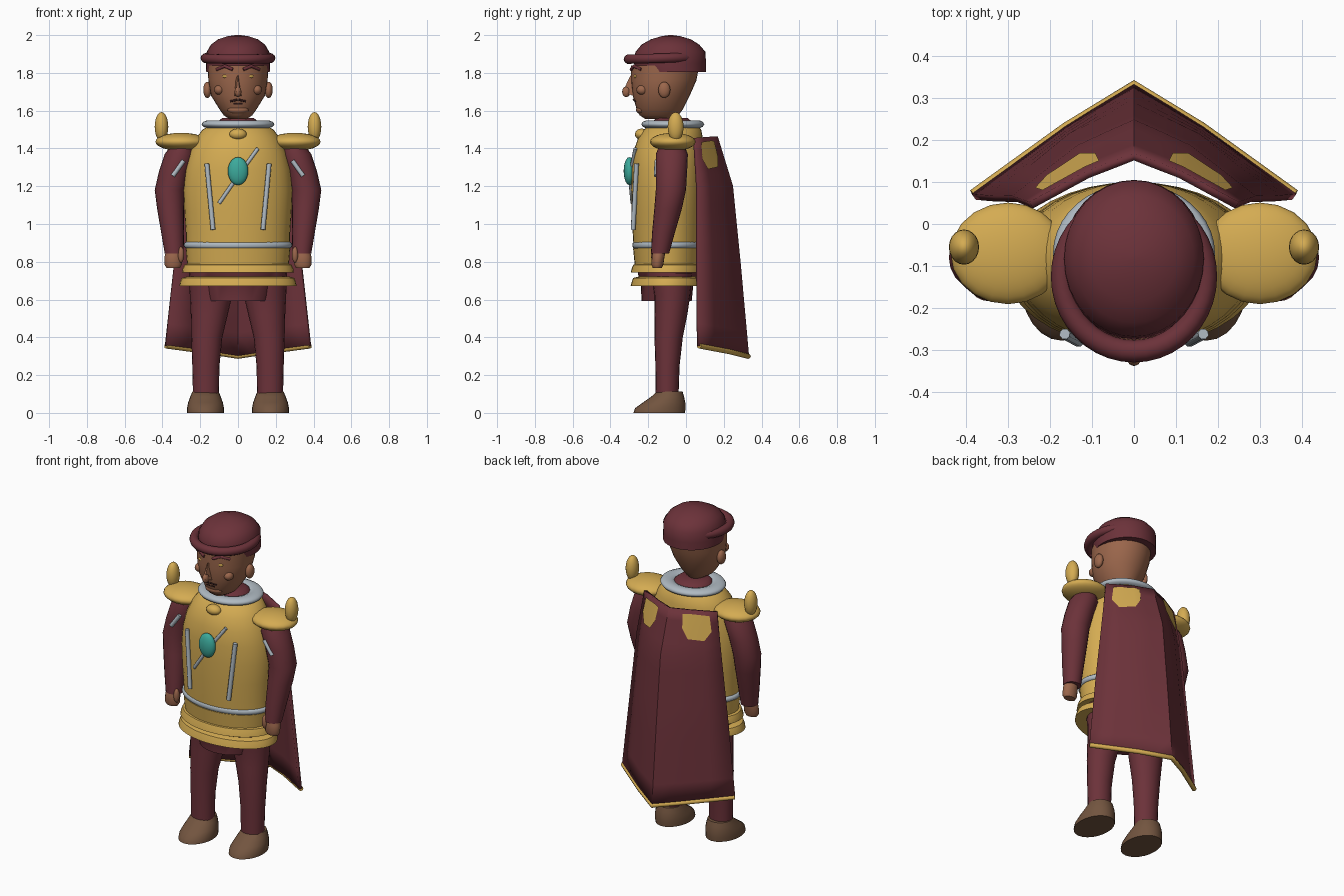
import bpy, math
from mathutils import Vector

def material(name, rgb):
    m = bpy.data.materials.new(name)
    m.diffuse_color = (*rgb, 1)
    return m

MAROON = material("maroon cloth", (0.150, 0.032, 0.042))
GOLD = material("gold", (0.66, 0.41, 0.085))
SILVER = material("silver", (0.43, 0.49, 0.54))
SKIN = material("skin", (0.33, 0.135, 0.072))
TEAL = material("teal gem", (0.045, 0.40, 0.33))
LEATHER = material("brown leather", (0.17, 0.09, 0.05))
DARK = material("dark hair", (0.03, 0.010, 0.010))

def build(name, verts, faces, mat, angle=50):
    me = bpy.data.meshes.new(name)
    me.from_pydata(verts, [], faces)
    me.materials.append(mat)
    ob = bpy.data.objects.new(name, me)
    bpy.context.collection.objects.link(ob)
    finish(ob, angle)
    return ob

def finish(ob, angle=50):
    ob.data.shade_smooth()
    ob.data.set_sharp_from_angle(angle=math.radians(angle))

def loft(name, rows, mat, n=28, angle=50):
    """Stacked ellipses, rows of (z, centre x, centre y, radius x, radius y)."""
    verts, faces = [], []
    for z, cx, cy, rx, ry in rows:
        for i in range(n):
            a = math.tau * i / n
            verts.append((cx + rx * math.cos(a), cy + ry * math.sin(a), z))
    for r in range(len(rows) - 1):
        for i in range(n):
            j = (i + 1) % n
            faces.append((r * n + i, r * n + j, (r + 1) * n + j, (r + 1) * n + i))
    faces.append(tuple(reversed(range(n))))
    faces.append(tuple(range((len(rows) - 1) * n, len(rows) * n)))
    return build(name, verts, faces, mat, angle)

def span(rows, cx=0):
    """Turns (z, radius x, front y, back y) into loft rows."""
    return [(z, cx, (f + b) / 2, rx, (b - f) / 2) for z, rx, f, b in rows]

def ball(name, loc, radii, mat, rot=(0, 0, 0)):
    bpy.ops.mesh.primitive_uv_sphere_add(segments=20, ring_count=12, location=loc, rotation=rot)
    ob = bpy.context.object
    ob.name, ob.scale = name, radii
    ob.data.materials.append(mat)
    finish(ob)
    return ob

def ring(name, loc, rx, ry, minor, height, mat, tilt=0):
    bpy.ops.mesh.primitive_torus_add(major_segments=40, minor_segments=10, major_radius=1,
                                     minor_radius=minor / rx, location=loc, rotation=(tilt, 0, 0))
    ob = bpy.context.object
    ob.name, ob.scale = name, (rx, ry, height * rx / minor)
    ob.data.materials.append(mat)
    finish(ob)

def rod(name, points, radius, mat):
    cu = bpy.data.curves.new(name, 'CURVE')
    cu.dimensions, cu.bevel_depth, cu.bevel_resolution = '3D', radius, 2
    cu.use_fill_caps = True
    sp = cu.splines.new('POLY')
    sp.points.add(len(points) - 1)
    for p, co in zip(sp.points, points):
        p.co = (*co, 1)
    cu.materials.append(mat)
    bpy.context.collection.objects.link(bpy.data.objects.new(name, cu))

# head
loft("head", span([(1.555, 0.045, -0.215, -0.06), (1.575, 0.075, -0.245, -0.04), (1.61, 0.10, -0.262, -0.015),
                   (1.68, 0.143, -0.282, 0.02), (1.76, 0.157, -0.29, 0.055), (1.84, 0.16, -0.29, 0.07)]), SKIN, 32, 70)
ball("nose_tip", (0, -0.316, 1.70), (0.018, 0.022, 0.028), SKIN)
build("nose_bridge", [(-0.012, -0.275, 1.785), (0.012, -0.275, 1.785), (-0.02, -0.27, 1.675), (0.02, -0.27, 1.675),
                      (0, -0.295, 1.785), (-0.010, -0.335, 1.70), (0.010, -0.335, 1.70)],
      [(0, 2, 5, 4), (4, 5, 6), (4, 6, 3, 1), (2, 3, 6, 5), (0, 4, 1), (0, 1, 3, 2)], SKIN)
ball("chin", (0, -0.235, 1.605), (0.056, 0.03, 0.024), SKIN)
for s in (-1, 1):
    ball("ear", (s * 0.162, -0.115, 1.71), (0.022, 0.032, 0.043), SKIN)
    ball("cheek", (s * 0.10, -0.232, 1.71), (0.026, 0.03, 0.026), SKIN)
    ball("eye", (s * 0.063, -0.263, 1.782), (0.020, 0.014, 0.011), GOLD)
    rod("eyebrow", [(s * 0.028, -0.29, 1.818), (s * 0.07, -0.274, 1.836), (s * 0.112, -0.236, 1.818)], 0.009, MAROON)
    rod("moustache", [(s * 0.004, -0.277, 1.658), (s * 0.04, -0.264, 1.650)], 0.006, DARK)
rod("mouth", [(-0.025, -0.266, 1.637), (0.025, -0.266, 1.637)], 0.005, DARK)

# cap
loft("cap_crown", span([(1.805, 0.168, -0.255, 0.105), (1.85, 0.17, -0.275, 0.105), (1.91, 0.166, -0.268, 0.104),
                        (1.95, 0.143, -0.235, 0.07), (1.978, 0.105, -0.185, 0.025), (1.994, 0.055, -0.13, -0.03),
                        (2.0, 0.012, -0.09, -0.07)]), MAROON, 32, 55)
ring("cap_brim", (0, -0.125, 1.878), 0.172, 0.178, 0.026, 0.026, MAROON, 0.03)

# neck and collar
loft("neck", span([(1.48, 0.13, -0.19, 0.05), (1.535, 0.115, -0.18, 0.04), (1.56, 0.085, -0.16, 0.01)]), MAROON)
ring("collar", (0, -0.07, 1.528), 0.148, 0.128, 0.045, 0.022, SILVER)

# breastplate, belt and lower plates
loft("breastplate", span([(0.87, 0.275, -0.277, 0.085), (0.95, 0.276, -0.282, 0.09), (1.06, 0.284, -0.287, 0.095),
                          (1.18, 0.289, -0.290, 0.10), (1.29, 0.279, -0.288, 0.10), (1.38, 0.256, -0.28, 0.10),
                          (1.45, 0.225, -0.255, 0.09), (1.50, 0.188, -0.222, 0.08), (1.525, 0.14, -0.19, 0.06)]),
     GOLD, 36)
ring("belt", (0, -0.096, 0.888), 0.272, 0.178, 0.016, 0.017, SILVER)
loft("waist_plate", span([(0.77, 0.268, -0.27, 0.08), (0.87, 0.277, -0.28, 0.088)]), GOLD, 36)
for z, rx in ((0.742, 0.296), (0.672, 0.310)):
    loft("waist_lame", span([(z, rx - 0.04, -0.25, 0.06), (z, rx, -0.293, 0.10), (z + 0.02, rx - 0.003, -0.288, 0.098),
                             (z + 0.042, rx - 0.012, -0.28, 0.09), (z + 0.05, rx - 0.04, -0.25, 0.06)]), GOLD, 36)
loft("tunic", span([(0.592, 0.165, -0.235, 0.03), (0.69, 0.19, -0.24, 0.04), (0.71, 0.255, -0.25, 0.06),
                    (0.78, 0.26, -0.26, 0.07)]), MAROON, 28, 40)

# chest ornaments
ball("gem", (0, -0.30, 1.28), (0.054, 0.030, 0.074), TEAL)
ball("collar_clasp", (0, -0.235, 1.475), (0.046, 0.035, 0.030), GOLD)
rod("chest_sash_rod", [(-0.10, -0.284, 1.11), (0, -0.297, 1.255), (0.105, -0.268, 1.40)], 0.010, SILVER)
for s in (-1, 1):
    rod("chest_rod", [(s * 0.165, -0.262, 1.32), (s * 0.132, -0.280, 0.97)], 0.013, SILVER)
    rod("arm_rod", [(s * 0.288, -0.155, 1.335), (s * 0.345, -0.158, 1.255)], 0.012, SILVER)

# limbs and shoulder armour
for s in (-1, 1):
    loft("arm", [(0.845, s * 0.338, -0.137, 0.050, 0.048), (0.95, s * 0.346, -0.12, 0.060, 0.060),
                 (1.08, s * 0.357, -0.095, 0.071, 0.073), (1.18, s * 0.362, -0.080, 0.079, 0.080),
                 (1.28, s * 0.338, -0.077, 0.080, 0.083), (1.37, s * 0.308, -0.075, 0.080, 0.085),
                 (1.43, s * 0.29, -0.075, 0.055, 0.06)], MAROON, 20)
    loft("hand", [(0.768, s * 0.343, -0.152, 0.036, 0.024), (0.785, s * 0.343, -0.152, 0.046, 0.032),
                  (0.83, s * 0.342, -0.147, 0.046, 0.034), (0.87, s * 0.34, -0.14, 0.038, 0.034)], SKIN, 16)
    ball("thumb", (s * 0.302, -0.168, 0.838), (0.017, 0.018, 0.042), SKIN)
    ball("shoulder_plate", (s * 0.30, -0.07, 1.435), (0.137, 0.121, 0.048), GOLD)
    ball("shoulder_horn", (s * 0.405, -0.055, 1.515), (0.036, 0.042, 0.077), GOLD)
    loft("leg", [(0.08, s * 0.170, -0.10, 0.068, 0.060), (0.25, s * 0.170, -0.098, 0.072, 0.064),
                 (0.40, s * 0.165, -0.092, 0.082, 0.075), (0.52, s * 0.152, -0.080, 0.098, 0.087),
                 (0.62, s * 0.143, -0.073, 0.112, 0.095), (0.74, s * 0.14, -0.075, 0.12, 0.11)], MAROON, 20)
    loft("boot", span([(0.0, 0.098, -0.278, -0.005), (0.025, 0.098, -0.270, -0.003), (0.055, 0.092, -0.228, -0.004),
                       (0.085, 0.081, -0.185, -0.010), (0.112, 0.070, -0.155, -0.018)], s * 0.172), LEATHER, 24)

# cape rows from top to hem: ridge (y, z), fold (x, y, z), edge (x, y, z)
CAPE = [((0.160, 1.46), (0.11, 0.118, 1.46), (0.245, 0.045, 1.455)),
        ((0.240, 1.20), (0.13, 0.180, 1.20), (0.285, 0.060, 1.20)),
        ((0.280, 0.80), (0.15, 0.208, 0.81), (0.330, 0.060, 0.82)),
        ((0.325, 0.30), (0.16, 0.225, 0.325), (0.382, 0.065, 0.355))]

def cape_point(side, u, v):
    """u runs ridge to edge, v runs top to hem in rows."""
    r = min(int(v), len(CAPE) - 2)
    def across(row):
        ridge, fold, edge = (Vector((0, *row[0])), Vector(row[1]), Vector(row[2]))
        return ridge.lerp(fold, u * 2) if u < 0.5 else fold.lerp(edge, u * 2 - 1)
    p = across(CAPE[r]).lerp(across(CAPE[r + 1]), v - r)
    return Vector((p.x * side, p.y, p.z))

verts, faces = [], []
COLS, ROWS = 8, 12
for r in range(ROWS + 1):
    for c in range(-COLS // 2, COLS // 2 + 1):
        verts.append(cape_point(-1 if c < 0 else 1, abs(c) * 2 / COLS, r * 3 / ROWS))
W = COLS + 1
for r in range(ROWS):
    for c in range(COLS):
        faces.append((r * W + c, r * W + c + 1, (r + 1) * W + c + 1, (r + 1) * W + c))
cape = build("cape", verts, faces, MAROON, 30)
solid = cape.modifiers.new("thickness", 'SOLIDIFY')
solid.thickness, solid.offset = 0.018, 0

# cape hem and shoulder patches
hem = [cape_point(s, u, 3) + Vector((0, 0.004, 0)) for s, u in ((-1, 1), (-1, 0.5), (1, 0), (1, 0.5), (1, 1))]
rod("cape_hem", hem, 0.014, GOLD)
OUTLINE = [(0.34, 0.10), (0.5, 0.08), (0.86, 0.10), (0.88, 0.45), (0.76, 0.66), (0.5, 0.62), (0.36, 0.40)]
for s in (-1, 1):
    out = Vector((s * 0.007, 0.0125, 0.003))
    pts = [cape_point(s, u, v) + out for u, v in OUTLINE]
    tris = [(0, 1, 5, 6), (1, 2, 3, 4, 5)]
    build("cape_patch", pts, [f if s < 0 else f[::-1] for f in tris], GOLD)
